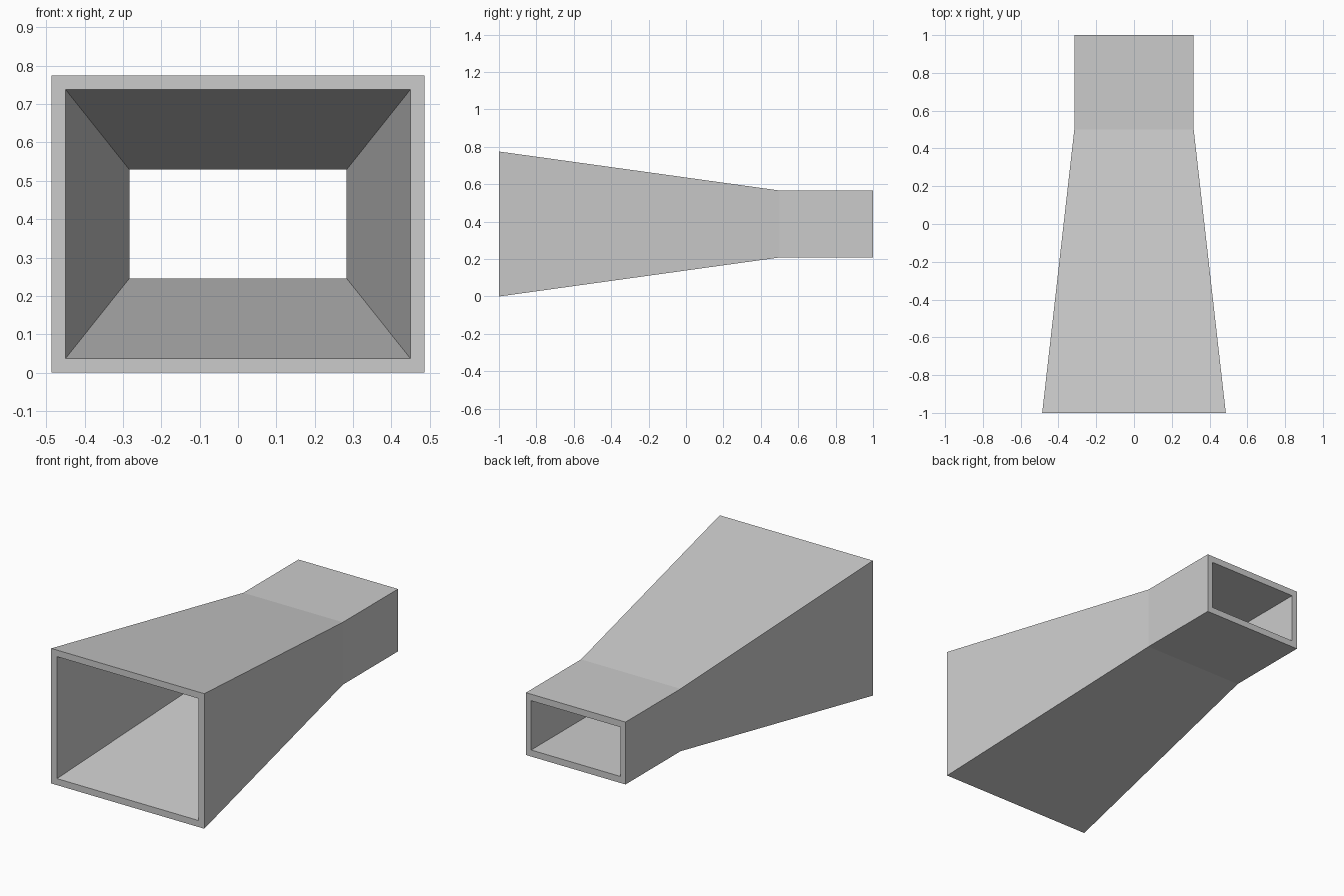
import bpy
import bmesh

cube = bpy.data.objects.get("Cube")
if cube:
    bpy.data.objects.remove(cube)

# Plain grey sheet
grey = bpy.data.materials.new("plain grey")
grey.use_nodes = True
colour = (0.6, 0.6, 0.6, 1)
grey.diffuse_color = colour
grey.node_tree.nodes["Principled BSDF"].inputs["Base Color"].default_value = colour

CENTRE_Z = 0.3875
# Stations along the duct: y, outer half width and height, inner half width and height
STATIONS = [
    (-1.0, (0.486, 0.3875), (0.449, 0.35)),
    (0.5, (0.316, 0.179), (0.283, 0.1415)),
    (1.0, (0.316, 0.179), (0.283, 0.1415)),
]

bm = bmesh.new()


def ring(y, half):
    w, h = half
    return [bm.verts.new((sx * w, y, CENTRE_Z + sz * h))
            for sx, sz in ((-1, -1), (1, -1), (1, 1), (-1, 1))]


def bridge(a, b):
    for i in range(4):
        j = (i + 1) % 4
        bm.faces.new((a[i], a[j], b[j], b[i]))


# Outer and inner walls, closed by the two end rims
outer = [ring(y, o) for y, o, i in STATIONS]
inner = [ring(y, i) for y, o, i in STATIONS]
loop = outer + inner[::-1]
for a, b in zip(loop, loop[1:] + loop[:1]):
    bridge(a, b)
bmesh.ops.recalc_face_normals(bm, faces=bm.faces)

mesh = bpy.data.meshes.new("tapered_duct")
bm.to_mesh(mesh)
bm.free()
mesh.materials.append(grey)
duct = bpy.data.objects.new("tapered_duct", mesh)
bpy.context.collection.objects.link(duct)
